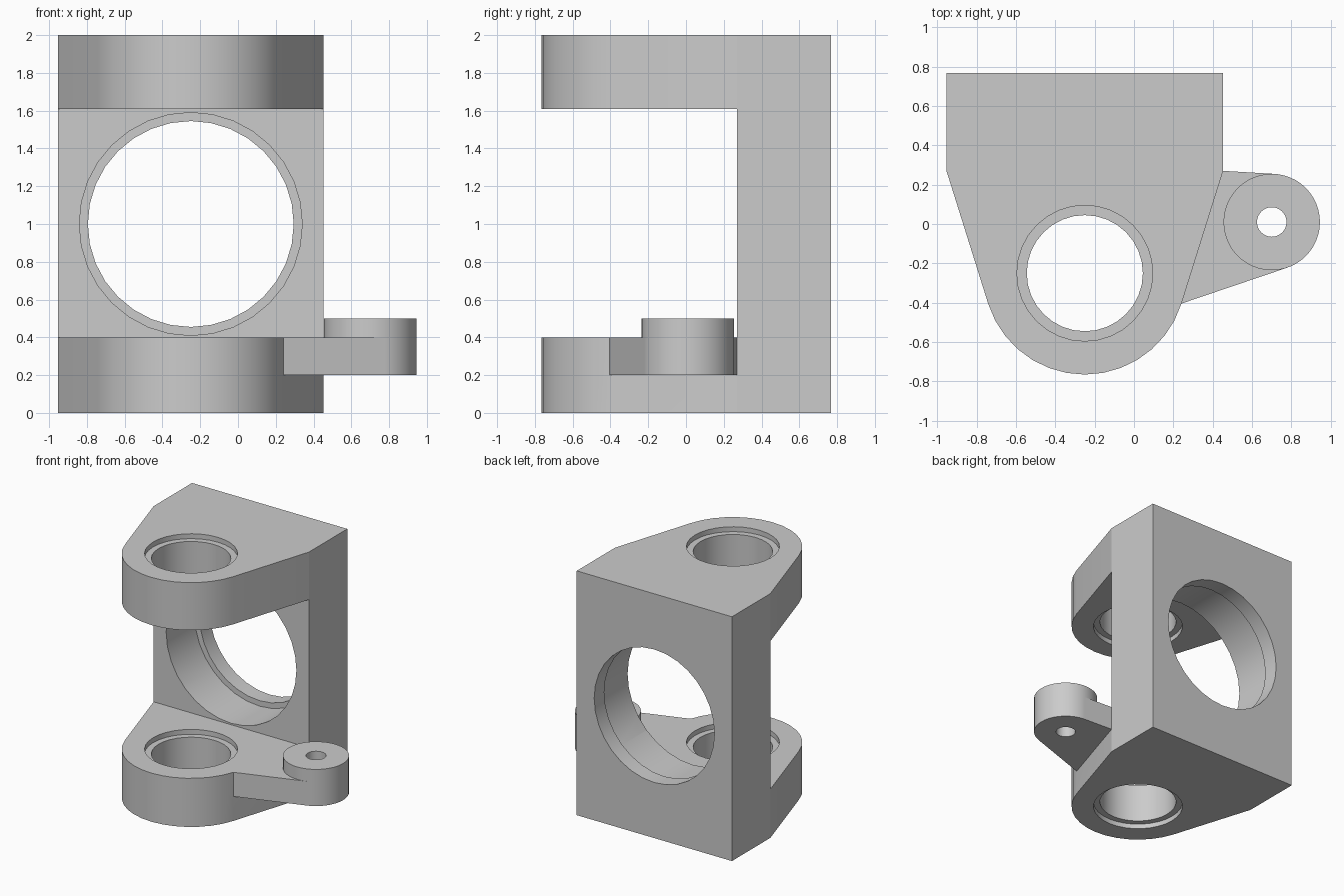
import bpy
import bmesh
from math import acos, atan2, cos, hypot, pi, radians, sin
from mathutils import Matrix, Vector

cube = bpy.data.objects.get("Cube")
if cube:
    bpy.data.objects.remove(cube, do_unlink=True)

grey = bpy.data.materials.new("plain grey")
grey.use_nodes = True
grey.diffuse_color = (0.6, 0.6, 0.6, 1)
grey.node_tree.nodes["Principled BSDF"].inputs["Base Color"].default_value = (0.6, 0.6, 0.6, 1)


def make_object(name, bm):
    mesh = bpy.data.meshes.new(name)
    bmesh.ops.recalc_face_normals(bm, faces=bm.faces)
    bm.to_mesh(mesh)
    bm.free()
    mesh.materials.append(grey)
    obj = bpy.data.objects.new(name, mesh)
    bpy.context.collection.objects.link(obj)
    return obj


def prism(name, outline, z0, z1):
    bm = bmesh.new()
    face = bm.faces.new([bm.verts.new((x, y, z0)) for x, y in outline])
    top = bmesh.ops.extrude_face_region(bm, geom=[face])["geom"]
    verts = [v for v in top if isinstance(v, bmesh.types.BMVert)]
    bmesh.ops.translate(bm, verts=verts, vec=(0, 0, z1 - z0))
    return make_object(name, bm)


def circle(centre, radius, sides):
    return [(centre[0] + radius * cos(2 * pi * i / sides),
             centre[1] + radius * sin(2 * pi * i / sides)) for i in range(sides)]


def tangent_point(centre, radius, point, side):
    dx, dy = point[0] - centre[0], point[1] - centre[1]
    angle = atan2(dy, dx) + side * acos(radius / hypot(dx, dy))
    return centre[0] + radius * cos(angle), centre[1] + radius * sin(angle)


def combine(target, tool, operation):
    tool.hide_render = True
    mod = target.modifiers.new(operation.title(), 'BOOLEAN')
    mod.operation = operation
    mod.solver = 'EXACT'
    mod.object = tool
    bpy.context.view_layer.objects.active = target
    bpy.ops.object.modifier_apply(modifier=mod.name)
    bpy.data.objects.remove(tool, do_unlink=True)


# Main dimensions
PIVOT, NOSE = (-0.25, -0.25), 0.515
HALF, BACK, WALL = 0.703, 0.767, 0.27
LOW, HIGH, TOP = 0.398, 1.61, 2.0
BOSS, BOSS_R = (0.70, 0.01), 0.245

# Bracket body: tapered plan with a rounded nose
corner = (PIVOT[0] + HALF, WALL)
touch = tangent_point(PIVOT, NOSE, corner, -1)
start = atan2(touch[1] - PIVOT[1], touch[0] - PIVOT[0])
steps = 14
sweep = -pi - 2 * start
nose = [(PIVOT[0] + NOSE * cos(start + sweep * i / steps),
         PIVOT[1] + NOSE * sin(start + sweep * i / steps)) for i in range(steps + 1)]
plan = [(PIVOT[0] - HALF, WALL), (PIVOT[0] - HALF, BACK), (PIVOT[0] + HALF, BACK), corner] + nose
body = prism("bracket_body", plan, 0, TOP)

# Open gap between the two arms
gap = [(-1.5, -1.5), (1.5, -1.5), (1.5, WALL), (-1.5, WALL)]
combine(body, prism("gap_cutter", gap, LOW, HIGH), 'DIFFERENCE')

# Side lug with its raised boss
upper = tangent_point(BOSS, BOSS_R, corner, -1)
lower = tangent_point(BOSS, BOSS_R, touch, 1)
web = [corner, upper, lower, touch, (touch[0] - 0.05, touch[1]), (corner[0] - 0.1, WALL)]
combine(body, prism("lug_web", web, 0.2, LOW), 'UNION')
combine(body, prism("lug_boss", circle(BOSS, BOSS_R, 48), 0.2, 0.5), 'UNION')
combine(body, prism("lug_bore", circle(BOSS, 0.075, 32), 0.1, 0.6), 'DIFFERENCE')

# Vertical bores, with a shallow recess on both faces of each arm
combine(body, prism("arm_bore", circle(PIVOT, 0.295, 32), -0.1, TOP + 0.1), 'DIFFERENCE')
RECESS = 0.04
for z0, z1 in ((-0.1, RECESS), (LOW - RECESS, LOW + 0.1),
               (HIGH - 0.1, HIGH + RECESS), (TOP - RECESS, TOP + 0.1)):
    combine(body, prism("arm_recess", circle(PIVOT, 0.345, 32), z0, z1), 'DIFFERENCE')

# Large bore through the back wall, leaving a lip at the rear
for radius, y0, y1 in ((0.545, 0.1, 0.9), (0.59, 0.1, BACK - 0.13)):
    cutter = prism("wall_bore", circle((0, 0), radius, 32), y0, y1)
    cutter.data.transform(Matrix.Translation(Vector((PIVOT[0], 0, 1)))
                          @ Matrix.Rotation(radians(-90), 4, 'X'))
    combine(body, cutter, 'DIFFERENCE')

# Smooth curved walls, crisp corners
bpy.ops.object.select_all(action='DESELECT')
body.select_set(True)
bpy.context.view_layer.objects.active = body
bpy.ops.object.shade_smooth_by_angle(angle=radians(14))
